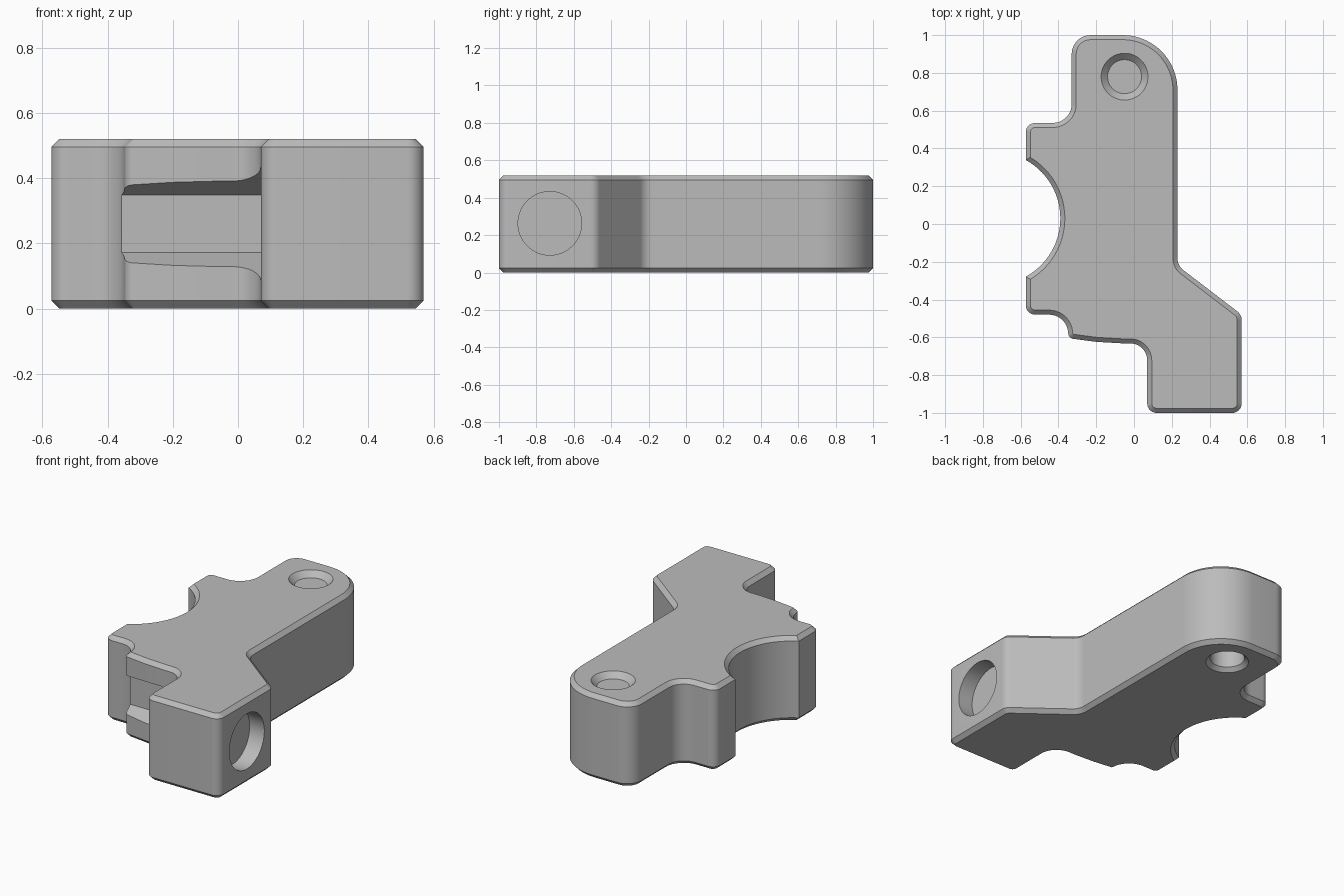
import bpy, bmesh, math
from mathutils import Vector, Matrix

if "Cube" in bpy.data.objects:
    bpy.data.objects.remove(bpy.data.objects["Cube"], do_unlink=True)

HEIGHT, CHAMFER = 0.52, 0.024
MID = HEIGHT / 2

grey = bpy.data.materials.new("plain grey")
grey.use_nodes = True
grey.diffuse_color = (0.5, 0.5, 0.5, 1)
grey.node_tree.nodes["Principled BSDF"].inputs["Base Color"].default_value = grey.diffuse_color


def new_object(name, bm):
    bmesh.ops.recalc_face_normals(bm, faces=bm.faces)
    mesh = bpy.data.meshes.new(name)
    bm.to_mesh(mesh)
    bm.free()
    mesh.materials.append(grey)
    obj = bpy.data.objects.new(name, mesh)
    bpy.context.collection.objects.link(obj)
    return obj


def rounded(corners, steps=10):
    """Replace each (x, y, radius) corner by a tangent arc."""
    out = []
    for i, (x, y, r) in enumerate(corners):
        p = Vector((x, y))
        if r == 0:
            out.append(p)
            continue
        a = (Vector(corners[i - 1][:2]) - p).normalized()
        b = (Vector(corners[(i + 1) % len(corners)][:2]) - p).normalized()
        half = a.angle(b) / 2
        centre = p + (a + b).normalized() * (r / math.sin(half))
        start = p + a * (r / math.tan(half)) - centre
        sweep = -start.angle_signed(p + b * (r / math.tan(half)) - centre)
        n = steps * 2 if r > 0.2 else steps
        out += [centre + Matrix.Rotation(sweep * k / n, 2) @ start for k in range(n + 1)]
    return out


def prism(name, points, depth, matrix):
    """Extrude a 2D outline along its local z."""
    bm = bmesh.new()
    face = bm.faces.new([bm.verts.new((p[0], p[1], 0)) for p in points])
    ext = bmesh.ops.extrude_face_region(bm, geom=[face])
    verts = [v for v in ext["geom"] if isinstance(v, bmesh.types.BMVert)]
    bmesh.ops.translate(bm, verts=verts, vec=(0, 0, depth))
    bm.transform(matrix)
    return new_object(name, bm)


def cone(name, r1, r2, depth, matrix):
    bm = bmesh.new()
    bmesh.ops.create_cone(bm, cap_ends=True, segments=64, radius1=r1, radius2=r2,
                          depth=depth, matrix=matrix)
    return new_object(name, bm)


def cut(body, tool):
    mod = body.modifiers.new(tool.name, "BOOLEAN")
    mod.operation, mod.solver, mod.object = "DIFFERENCE", "EXACT", tool
    bpy.context.view_layer.objects.active = body
    bpy.ops.object.modifier_apply(modifier=mod.name)
    bpy.data.objects.remove(tool, do_unlink=True)


# Round bite in the left edge of the outline
bite_x, bite_y, bite_r, left = -0.742, 0.03, 0.352, -0.573
reach = math.acos((left - bite_x) / bite_r)
bite = [(bite_x + bite_r * math.cos(t), bite_y + bite_r * math.sin(t), 0)
        for t in (reach * (k / 14 - 1) for k in range(29))]

# Outline, clockwise from the upper left
outline = [(-0.33, 1.0, 0.1), (0.23, 1.0, 0.29), (0.23, -0.22, 0.08), (0.57, -0.48, 0.06),
           (0.57, -1.0, 0.05), (0.07, -1.0, 0.05), (0.07, -0.632, 0.09), (-0.06, -0.632, 0),
           (-0.2, -0.624, 0), (-0.345, -0.605, 0.03), (-0.36, -0.48, 0.1),
           (left, -0.48, 0.05)] + bite + [(left, 0.535, 0.05), (-0.33, 0.535, 0.1)]

# Main body with chamfered rims
body = prism("bracket_body", rounded(outline), HEIGHT - 2 * CHAMFER,
             Matrix.Translation((0, 0, CHAMFER)))
bm = bmesh.new()
bm.from_mesh(body.data)
caps = [f for f in bm.faces if abs(f.normal.z) > 0.9]
for cap in caps:
    bmesh.ops.inset_region(bm, faces=[cap], thickness=CHAMFER, depth=CHAMFER,
                           use_even_offset=True)
# Put the caps exactly at the base and top heights
for cap in caps:
    z = HEIGHT if cap.normal.z > 0 else 0
    for v in cap.verts:
        v.co.z = z
bm.to_mesh(body.data)
bm.free()

# Upright pivot hole with chamfered mouths
px, py, pr = -0.05, 0.78, 0.1
cut(body, cone("pivot_hole", pr, pr, 1, Matrix.Translation((px, py, MID))))
for z, sign in ((0, 1), (HEIGHT, -1)):
    # Extend the cone past the surface so that it cuts cleanly
    r_in, r_out = pr - 0.01, pr + 2 * CHAMFER
    depth = r_out - r_in
    z_mid = z + sign * (CHAMFER + 0.01 - depth / 2)
    radii = (r_out, r_in) if sign > 0 else (r_in, r_out)
    cut(body, cone("pivot_mouth", *radii, depth, Matrix.Translation((px, py, z_mid))))

# Flared groove across the front, beside the foot
floor_y, floor_h, front_y = -0.54, 0.088, -0.86
flare = floor_h + 0.47 * (floor_y - front_y)
groove = [(floor_y, MID - floor_h), (floor_y, MID + floor_h),
          (front_y, MID + flare), (front_y, MID - flare)]
to_x = Matrix(((0, 0, 1, -0.5), (1, 0, 0, 0), (0, 1, 0, 0), (0, 0, 0, 1)))
cut(body, prism("front_groove", groove, 0.57, to_x))

# Screw hole through the foot with a counterbore on its left side
along_x = Matrix.Rotation(math.pi / 2, 4, "Y")
for name, r, x0, x1 in (("screw_hole", 0.092, 0.03, 0.7), ("screw_counterbore", 0.17, 0.47, 0.7)):
    cut(body, cone(name, r, r, x1 - x0,
                   Matrix.Translation(((x0 + x1) / 2, -0.728, 0.263)) @ along_x))

bpy.ops.object.select_all(action="DESELECT")
body.select_set(True)
bpy.context.view_layer.objects.active = body
bpy.ops.object.shade_smooth_by_angle(angle=math.radians(30))
